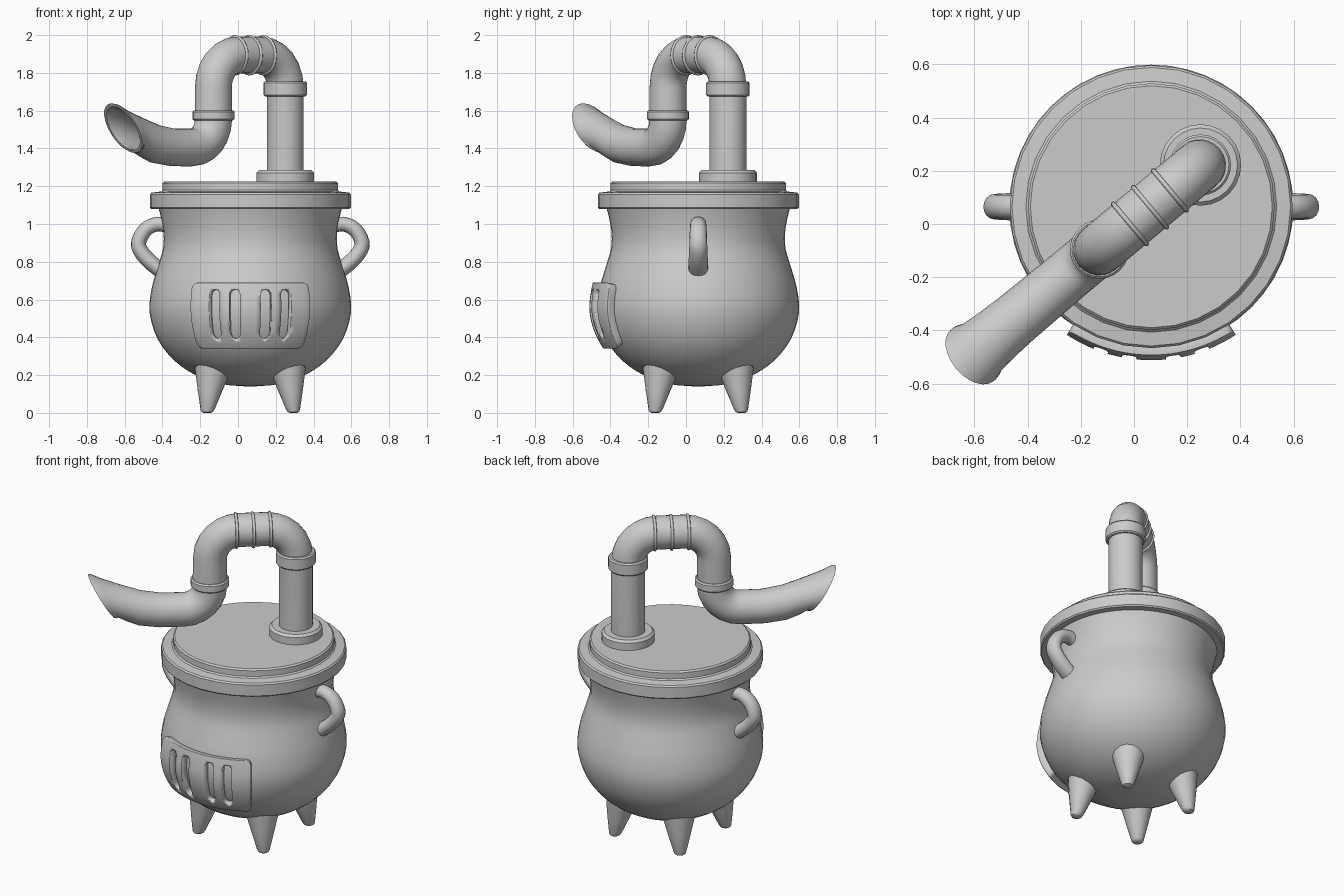
import bpy, bmesh, math
from mathutils import Vector

if "Cube" in bpy.data.objects:
    bpy.data.objects.remove(bpy.data.objects["Cube"])

C = Vector((0.065, 0.065, 0))          # pot axis
UP = Vector((0, 0, 1))


def finish(name, bm, angle=35):
    bmesh.ops.recalc_face_normals(bm, faces=bm.faces)
    me = bpy.data.meshes.new(name)
    bm.to_mesh(me)
    bm.free()
    ob = bpy.data.objects.new(name, me)
    bpy.context.collection.objects.link(ob)
    bpy.ops.object.select_all(action='DESELECT')
    ob.select_set(True)
    bpy.context.view_layer.objects.active = ob
    bpy.ops.object.shade_smooth_by_angle(angle=math.radians(angle))
    return ob


def loft(name, loops, angle=35):
    bm = bmesh.new()
    rings = [[bm.verts.new(p) for p in loop] for loop in loops]
    n = len(rings[0])
    for a, b in zip(rings, rings[1:]):
        for i in range(n):
            j = (i + 1) % n
            bm.faces.new((a[i], a[j], b[j], b[i]))
    bm.faces.new(rings[0])
    bm.faces.new(rings[-1])
    return finish(name, bm, angle)


def sweep(name, origin, d, rings, n=24):
    """rings: (distance along d, height, tangent angle, in-plane radius, side radius)"""
    side = d.cross(UP)
    loops = []
    for s, z, a, ru, rv in rings:
        a = math.radians(a)
        u = -math.sin(a) * d + math.cos(a) * UP
        c = origin + d * s + UP * z
        loops.append([c + u * ru * math.cos(t) + side * rv * math.sin(t)
                      for t in (math.tau * i / n for i in range(n))])
    return loft(name, loops)


def lathe(name, c, profile, n=32):
    return loft(name, [[(c.x + r * math.cos(math.tau * i / n), c.y + r * math.sin(math.tau * i / n), z)
                        for i in range(n)] for r, z in profile])


def smooth(pts, k=3):
    """Catmull-Rom through 2D points"""
    P = [Vector(p) for p in pts]
    P = [2 * P[0] - P[1]] + P + [2 * P[-1] - P[-2]]
    out = []
    for a, b, c, d in zip(P, P[1:], P[2:], P[3:]):
        for i in range(k):
            t = i / k
            out.append(0.5 * (2 * b + (c - a) * t + (2 * a - 5 * b + 4 * c - d) * t * t
                              + (3 * b - a - 3 * c + d) * t ** 3))
    return out + [P[-2]]


# Pot body
body = smooth([(0.02, 0.14), (0.15, 0.152), (0.28, 0.195), (0.40, 0.275), (0.49, 0.39), (0.533, 0.53),
               (0.522, 0.66), (0.488, 0.78), (0.462, 0.87), (0.459, 0.95), (0.472, 1.03), (0.49, 1.10)])
lathe("pot_body", C, body, 48)

# Lid
lathe("lid", C, [(0.02, 1.08), (0.525, 1.08), (0.532, 1.088), (0.532, 1.157), (0.524, 1.166),
                 (0.472, 1.172), (0.464, 1.18), (0.464, 1.216), (0.455, 1.225), (0.02, 1.225)])

# Four splayed legs
for i in range(4):
    a = math.pi / 4 + i * math.pi / 2
    d = Vector((math.cos(a), math.sin(a), 0))
    sweep(f"leg_{i + 1}", C, d,
          [(r0, z, 90, r, r) for r0, z, r in ((0.322, 0, 0.02), (0.322, 0.006, 0.031), (0.32, 0.018, 0.037),
                                              (0.30, 0.12, 0.066), (0.286, 0.19, 0.085), (0.265, 0.27, 0.11))], 16)

# Side handles
hp = smooth([(0.42, 0.985), (0.49, 1.0), (0.555, 0.97), (0.592, 0.90), (0.572, 0.845), (0.52, 0.79), (0.44, 0.73)])
for name, sx in (("handle_right", 1), ("handle_left", -1)):
    rings = []
    for i, p in enumerate(hp):
        t = hp[min(i + 1, len(hp) - 1)] - hp[max(i - 1, 0)]
        w = i / (len(hp) - 1)
        rings.append((p.x, p.y, math.degrees(math.atan2(t.y, t.x)), 0.038 + 0.004 * w, 0.04 + 0.014 * w))
    sweep(name, C, Vector((sx, 0, 0)), rings, 16)


# Curved vent panel on the front, with four slots
def body_r(z):
    for a, b in zip(body, body[1:]):
        if a.y <= z <= b.y:
            return a.x + (b.x - a.x) * (z - a.y) / (b.y - a.y)


Z0, Z1, HALF, RC = 0.34, 0.69, 0.583, 0.03
ds = [0, 0.004, 0.012, 0.03]
zs = [Z0 + d for d in ds] + [Z0 + 0.03 + 0.029 * i for i in range(1, 10)] + [Z1 - d for d in ds[::-1]]
bm = bmesh.new()
grid = []
for z in zs:
    d = max(0, min(z - Z0, Z1 - z, RC))
    h = HALF - (RC - math.sqrt(max(0, RC ** 2 - (RC - d) ** 2))) / 0.57
    r = body_r(z) + 0.043
    grid.append([bm.verts.new((C.x + r * math.sin(h * k / 12), C.y - r * math.cos(h * k / 12), z))
                 for k in range(-12, 13)])
for a, b in zip(grid, grid[1:]):
    for i in range(24):
        bm.faces.new((a[i], a[i + 1], b[i + 1], b[i]))
panel = finish("vent_panel", bm)
bm = bmesh.new()
for a in (-0.338, -0.145, 0.145, 0.338):
    out, tan = Vector((math.sin(a), -math.cos(a), 0)), Vector((math.cos(a), math.sin(a), 0))
    pts = []
    for k in range(18):
        t = math.pi * (k if k < 9 else k - 1) / 8
        pts.append(tan * 0.028 * math.cos(t) + UP * (0.028 * math.sin(t) + (0.625 if k < 9 else 0.422)))
    lo, hi = ([bm.verts.new(C + p + out * r) for p in pts] for r in (0.35, 0.7))
    bm.faces.new(lo)
    bm.faces.new(hi)
    for i in range(18):
        j = (i + 1) % 18
        bm.faces.new((lo[i], lo[j], hi[j], hi[i]))
cutter = finish("slot_cutter", bm)
cutter.hide_render = True
cutter.hide_set(True)
m = panel.modifiers.new("thick", 'SOLIDIFY')
m.thickness, m.offset = 0.055, -1
m = panel.modifiers.new("edge", 'BEVEL')
m.width, m.segments, m.limit_method, m.angle_limit = 0.007, 2, 'ANGLE', math.radians(50)
m = panel.modifiers.new("slots", 'BOOLEAN')
m.object, m.operation, m.solver = cutter, 'DIFFERENCE', 'EXACT'

# Chimney pipe: up, over, down, then out to a flared open mouth
B = Vector((0.25, 0.222, 0))
D = Vector((-0.38, -0.317, 0)).normalized()
R = 0.098
steps = [15 * i for i in range(7)]
sn, cs = (lambda a: math.sin(math.radians(a))), (lambda a: math.cos(math.radians(a)))
pipe = [(0, 1.2, 90, R, R)]
pipe += [(0.17 - 0.17 * sn(90 - a), 1.725 + 0.17 * cs(90 - a), 90 - a, R, R) for a in steps]
pipe += [(0.325 + 0.17 * sn(a), 1.725 + 0.17 * cs(a), -a, R, R) for a in steps]
pipe += [(0.645 - 0.15 * sn(90 - a), 1.555 - 0.15 * cs(90 - a), a - 90, R + 0.002, R) for a in steps]
pipe += [(0.78, 1.406, 5, 0.1, 0.1), (0.90, 1.425, 6, 0.102, 0.102), (0.99, 1.458, -8, 0.108, 0.106),
         (1.075, 1.495, -24, 0.125, 0.114), (1.108, 1.506, -31, 0.153, 0.126), (1.118, 1.508, -31, 0.153, 0.126),
         (1.117, 1.506, -31, 0.135, 0.11), (1.06, 1.488, -20, 0.105, 0.095), (0.98, 1.456, -6, 0.088, 0.086),
         (0.82, 1.412, 5, 0.08, 0.08)]
sweep("chimney_pipe", B, D, pipe)


# Pipe collars
def collar(name, c, r, z0, z1, b=0.008):
    lathe(name, c, [(0.02, z0), (r - b, z0), (r, z0 + b), (r, z1 - b), (r - b, z1), (0.02, z1)], 24)


collar("pipe_base", B, 0.153, 1.21, 1.285, 0.014)
collar("upper_collar", B, 0.115, 1.675, 1.755)
collar("lower_collar", B + D * 0.495, 0.111, 1.548, 1.602)

# Thin rings on the top of the pipe
for i in range(3):
    bpy.ops.mesh.primitive_torus_add(major_segments=24, minor_segments=8, major_radius=0.098, minor_radius=0.009,
                                     location=B + D * (0.2475 + (i - 1) * 0.098) + UP * 1.893,
                                     rotation=D.to_track_quat('Z', 'Y').to_euler())
    bpy.context.object.name = f"pipe_ring_{i + 1}"
    bpy.ops.object.shade_smooth_by_angle(angle=math.radians(60))
